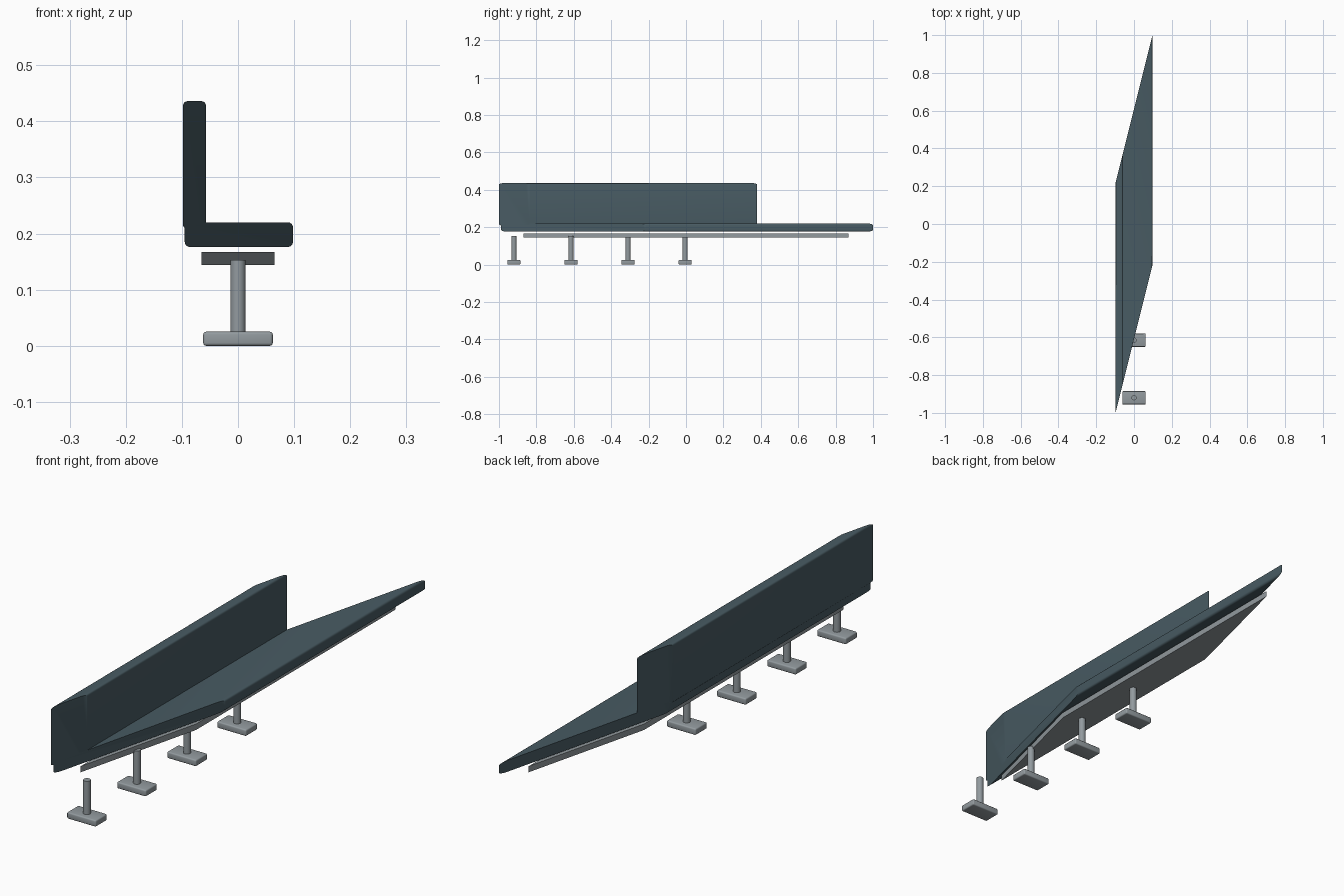
import bpy, bmesh, math

if "Cube" in bpy.data.objects:
    bpy.data.objects.remove(bpy.data.objects["Cube"])

SHEAR = 4.0      # y shift per unit x: the bench is a strongly skewed extrusion
HALF = 0.608     # half length along y before the skew


def material(name, rgb):
    m = bpy.data.materials.new(name)
    m.diffuse_color = (*rgb, 1)
    m.use_nodes = True
    m.node_tree.nodes["Principled BSDF"].inputs["Base Color"].default_value = m.diffuse_color
    return m


SLATE = material("slate", (0.065, 0.105, 0.125))
METAL = material("metal", (0.29, 0.325, 0.345))


def finish(name, bm, mat, loc=(0, 0, 0)):
    bmesh.ops.recalc_face_normals(bm, faces=bm.faces)
    me = bpy.data.meshes.new(name)
    bm.to_mesh(me)
    bm.free()
    ob = bpy.data.objects.new(name, me)
    ob.location = loc
    me.materials.append(mat)
    bpy.context.collection.objects.link(ob)
    bpy.ops.object.select_all(action='DESELECT')
    ob.select_set(True)
    bpy.context.view_layer.objects.active = ob
    bpy.ops.object.shade_smooth_by_angle(angle=math.radians(35))
    return ob


def rounded_rect(x0, x1, z0, z1, r, n=4):
    if r == 0:
        return [(x0, z0), (x1, z0), (x1, z1), (x0, z1)]
    corners = [(x1 - r, z1 - r), (x0 + r, z1 - r), (x0 + r, z0 + r), (x1 - r, z0 + r)]
    pts = []
    for q, (cx, cz) in enumerate(corners):
        for i in range(n + 1):
            a = math.pi / 2 * (q + i / n)
            pts.append((cx + r * math.cos(a), cz + r * math.sin(a)))
    return pts


def skewed_bar(name, x0, x1, z0, z1, r, mat):
    bm = bmesh.new()
    pts = rounded_rect(x0, x1, z0, z1, r)
    a, b = [[bm.verts.new((x, SHEAR * x + s * HALF, z)) for x, z in pts] for s in (-1, 1)]
    bm.faces.new(a)
    bm.faces.new(b)
    for i in range(len(pts)):
        j = (i + 1) % len(pts)
        bm.faces.new((a[i], a[j], b[j], b[i]))
    return finish(name, bm, mat)


# Upholstery and support rail
skewed_bar("seat", -0.095, 0.098, 0.176, 0.220, 0.009, SLATE)
skewed_bar("backrest", -0.098, -0.057, 0.208, 0.436, 0.008, SLATE)
skewed_bar("support_rail", -0.065, 0.065, 0.144, 0.167, 0, METAL)

# Posts and foot plates
for i in range(4):
    y = -0.92 + 0.305 * i
    bm = bmesh.new()
    bmesh.ops.create_cone(bm, cap_ends=True, segments=24, radius1=0.0135,
                          radius2=0.0135, depth=0.135)
    finish(f"post_{i + 1}", bm, METAL, (0, y, 0.0855))

    bm = bmesh.new()
    bmesh.ops.create_cube(bm, size=1)
    bmesh.ops.scale(bm, vec=(0.124, 0.070, 0.025), verts=bm.verts)
    bmesh.ops.bevel(bm, geom=bm.edges[:], offset=0.005, segments=3,
                    profile=0.5, affect='EDGES')
    finish(f"foot_plate_{i + 1}", bm, METAL, (0, y, 0.0125))
